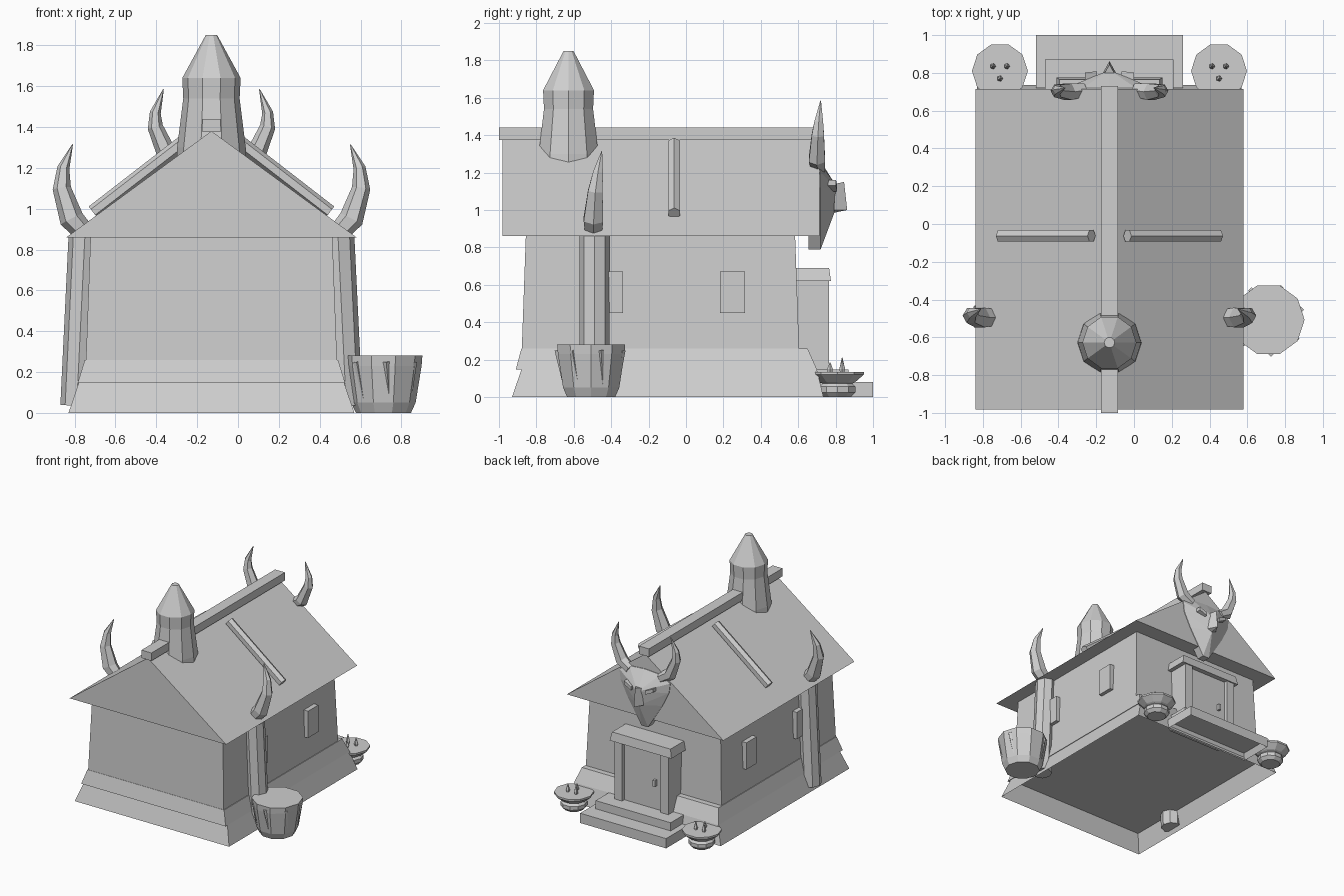
import bpy, bmesh, math
from mathutils import Vector

cube = bpy.data.objects.get("Cube")
if cube:
    bpy.data.objects.remove(cube, do_unlink=True)

GREY = (0.62, 0.62, 0.62, 1)
mat = bpy.data.materials.new("plain_grey")
mat.use_nodes = True
mat.diffuse_color = GREY
mat.node_tree.nodes["Principled BSDF"].inputs["Base Color"].default_value = GREY

CX = -0.13  # the house's own centre line
SIDES = (("right", -1), ("left", 1))


def finish(name, bm):
    bmesh.ops.recalc_face_normals(bm, faces=bm.faces[:])
    mesh = bpy.data.meshes.new(name)
    bm.to_mesh(mesh)
    bm.free()
    mesh.materials.append(mat)
    obj = bpy.data.objects.new(name, mesh)
    bpy.context.collection.objects.link(obj)
    return obj


def loft(name, rings, caps=True):
    """Skin a list of equal rings, capping both ends if asked."""
    bm = bmesh.new()
    loops = [[bm.verts.new(p) for p in r] for r in rings]
    n = len(loops[0])
    for a, b in zip(loops, loops[1:]):
        for i in range(n):
            j = (i + 1) % n
            bm.faces.new((a[i], a[j], b[j], b[i]))
    if caps:
        bm.faces.new(loops[0])
        bm.faces.new(loops[-1])
    return finish(name, bm)


def rect(x0, x1, y0, y1, z):
    return [(x0, y0, z), (x1, y0, z), (x1, y1, z), (x0, y1, z)]


def box(name, x0, x1, y0, y1, z0, z1):
    return loft(name, [rect(x0, x1, y0, y1, z0), rect(x0, x1, y0, y1, z1)])


def turned(name, x, y, profile, n):
    """Faceted round part from (radius, height) pairs."""
    angles = [2 * math.pi * i / n for i in range(n)]
    return loft(name, [[(x + r * math.cos(a), y + r * math.sin(a), z)
                        for a in angles] for r, z in profile])


def sweep(name, path, radii, n=6):
    """Faceted tube along a path with a radius at each point."""
    pts = [Vector(p) for p in path]
    rings = []
    for i, p in enumerate(pts):
        t = (pts[min(i + 1, len(pts) - 1)] - pts[max(i - 1, 0)]).normalized()
        v = Vector((0, 1, 0))
        v = (v - t * v.dot(t)).normalized()
        u = v.cross(t)
        rings.append([p + radii[i] * (u * math.cos(a) + v * math.sin(a))
                      for a in (2 * math.pi * k / n for k in range(n))])
    return loft(name, rings)


def hull(name, points):
    bm = bmesh.new()
    for p in points:
        bm.verts.new(p)
    bmesh.ops.convex_hull(bm, input=bm.verts[:])
    return finish(name, bm)


# Flared foundation skirt, open underneath, then plinth and tapered walls
loft("foundation", [rect(CX - .70, CX + .70, -.93, .735, 0),
                    rect(CX - .65, CX + .65, -.88, .70, .147)], caps=False)
loft("plinth", [rect(CX - .655, CX + .655, -.91, .70, .147),
                rect(CX - .62, CX + .62, -.88, .65, .26)])
loft("walls", [rect(CX - .615, CX + .615, -.878, .605, .25),
               rect(CX - .592, CX + .592, -.856, .583, .87)])

# Solid gable roof with ridge beam
loft("roof", [[(CX - .71, y, .86), (CX + .71, y, .86), (CX, y, 1.38)]
              for y in (-.982, .715)])
box("ridge_beam", CX - .045, CX + .045, -1, .73, 1.375, 1.44)

for side, s in SIDES:
    # Roof rafters lying on the slopes
    sweep(side + "_rafter", [(CX + s * .095, -.063, 1.358),
                             (CX + s * .58, -.063, .983)], [.035, .035])
    # Leaning posts, with horns above the eaves
    sweep(side + "_post", [(CX + s * .66, -.49, .035),
                           (CX + s * .62, -.49, .862)], [.08, .08], 8)
    sweep(side + "_eave_horn",
          [(CX + s * .62, -.495, .88), (CX + s * .685, -.495, .95),
           (CX + s * .733, -.485, 1.1), (CX + s * .725, -.47, 1.2),
           (CX + s * .68, -.45, 1.315)],
          [.05, .06, .045, .03, .002])
    # Side window plates
    for k, y in (("front", -.405), ("back", .248)):
        box(side + "_" + k + "_window", *sorted((CX + s * .55, CX + s * .638)),
            y - .067, y + .067, .45, .67)
    # Fire bowls beside the steps
    bx = CX + s * .58
    turned(side + "_bowl_foot", bx, .81,
           [(.075, 0), (.1, .025), (.1, .055), (.08, .075)], 10)
    turned(side + "_bowl", bx, .81,
           [(.08, .07), (.1, .08), (.148, .12), (.148, .135)], 10)
    for k, (dx, dy, h) in enumerate(((-.037, .025, .21), (.037, .025, .2),
                                     (0, -.04, .185))):
        turned(f"{side}_flame_{k}", bx + dx, .81 + dy,
               [(.012, .13), (.016, .15), (.002, h)], 5)
    # Mask horns
    sweep(side + "_mask_horn",
          [(CX + s * .14, .71, 1.22), (CX + s * .22, .70, 1.27),
           (CX + s * .275, .705, 1.40), (CX + s * .275, .71, 1.47),
           (CX + s * .235, .72, 1.585)],
          [.04, .05, .038, .027, .002])
    # Mask eyes, slanted up and outwards
    hull(side + "_eye", [(CX + s * x, y, z + h) for x, z in ((.065, 1.1), (.13, 1.13))
                         for y in (.75, .815 - x * .1) for h in (0, .03)])

# Chimney
turned("chimney", CX, -.628, [(.172, 1.2), (.168, 1.3), (.138, 1.54),
                              (.143, 1.64), (.028, 1.85)], 10)

# Mask on the back gable
outline = ((0, 1.26), (.14, 1.25), (.23, 1.2), (.22, 1.12), (.16, 1.0), (.03, .79))
face = [(CX + s * x, y, z) for x, z in outline for s in (-1, 1) for y in (.655, .72)]
face += [(CX, .815, 1.11), (CX, .795, .99), (CX - .08, .77, 1.17), (CX + .08, .77, 1.17)]
hull("mask", face)
hull("mask_nose", [(CX + x, y, z) for x, y, z in (
    (-.025, .80, 1.14), (.025, .80, 1.14), (0, .845, 1.15), (0, .862, 1.0),
    (-.04, .79, 1.0), (.04, .79, 1.0), (0, .79, .985))])

# Doorway: jambs, lintel, recessed door, handle
for side, s in SIDES:
    box(side + "_door_jamb", *sorted((CX + s * .175, CX + s * .245)),
        .57, .765, .1, .63)
box("door", CX - .18, CX + .18, .57, .735, .1, .63)
box("door_handle", CX - .12, CX - .1, .73, .76, .34, .39)
loft("door_lintel", [rect(CX - .28, CX + .28, .57, .775, .62),
                     rect(CX - .265, CX + .265, .57, .765, .69)])


# Entrance steps, hollow underneath
def hollow_step(name, half, y1, z0, z1):
    obj = box(name, CX - half, CX + half, .72, y1, z0, z1)
    bm = bmesh.new()
    bm.from_mesh(obj.data)
    bottom = min(bm.faces, key=lambda f: f.calc_center_median().z)
    bmesh.ops.inset_individual(bm, faces=[bottom], thickness=.03)
    for v in bottom.verts:
        v.co.z += .05
    bm.to_mesh(obj.data)
    bm.free()


hollow_step("lower_step", .39, 1.0, 0, .08)
box("upper_step", CX - .34, CX + .34, .69, .87, .075, .147)

# Barrel with tusks strapped around it
BX, BY = .712, -.507
turned("barrel", BX, BY, [(.135, 0), (.158, .05), (.187, .23), (.191, .28)], 10)
for k in range(7):
    a = 2 * math.pi * k / 7 + .3
    b = a + .12
    sweep(f"barrel_tusk_{k}",
          [(BX + .18 * math.cos(a), BY + .18 * math.sin(a), .25),
           (BX + .152 * math.cos(b), BY + .152 * math.sin(b), .07)],
          [.016, .003], 4)
